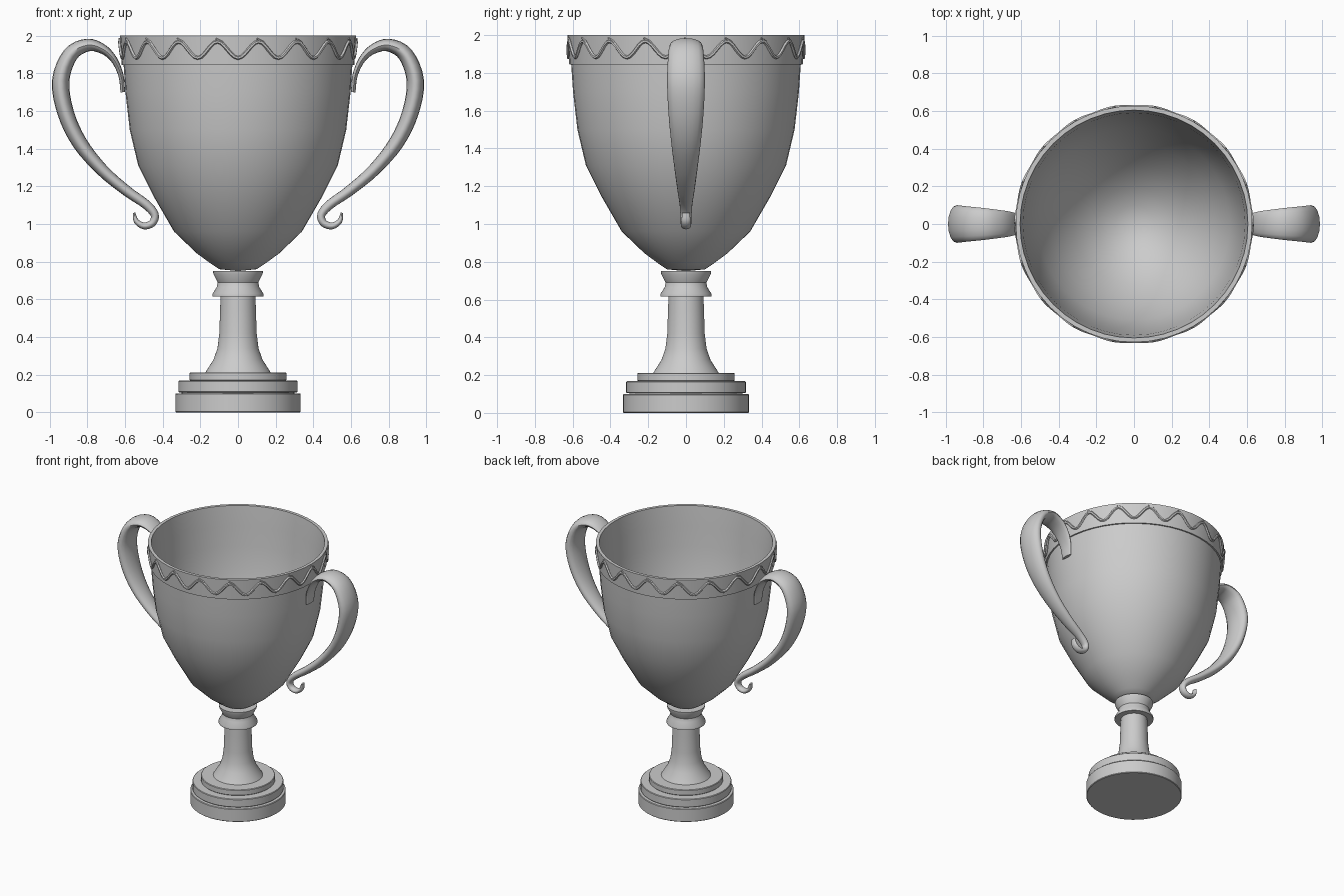
import bpy, bmesh, math
from mathutils import Vector

if "Cube" in bpy.data.objects:
    bpy.data.objects.remove(bpy.data.objects["Cube"])


def make_object(name, verts, faces, angle=35):
    mesh = bpy.data.meshes.new(name)
    mesh.from_pydata(verts, [], faces)
    bm = bmesh.new()
    bm.from_mesh(mesh)
    bmesh.ops.remove_doubles(bm, verts=bm.verts, dist=1e-5)
    bmesh.ops.recalc_face_normals(bm, faces=bm.faces)
    bm.to_mesh(mesh)
    bm.free()
    ob = bpy.data.objects.new(name, mesh)
    bpy.context.collection.objects.link(ob)
    bpy.ops.object.select_all(action='DESELECT')
    ob.select_set(True)
    bpy.context.view_layer.objects.active = ob
    bpy.ops.object.shade_smooth_by_angle(angle=math.radians(angle))
    return ob


def lathe(name, profile, n=48):
    verts, faces = [], []
    for r, z in profile:
        for i in range(n):
            a = 2 * math.pi * i / n
            verts.append((r * math.cos(a), r * math.sin(a), z))
    for j in range(len(profile) - 1):
        for i in range(n):
            k = (i + 1) % n
            faces.append((j * n + i, j * n + k, (j + 1) * n + k, (j + 1) * n + i))
    return make_object(name, verts, faces)


def smooth_path(pts, steps):
    # Catmull-Rom interpolation of equal-length tuples
    p = [Vector(q) for q in pts]
    p = [2 * p[0] - p[1]] + p + [2 * p[-1] - p[-2]]
    out = []
    for i in range(1, len(p) - 2):
        a, b, c, d = p[i - 1:i + 3]
        for s in range(steps):
            t = s / steps
            out.append(0.5 * (2 * b + (c - a) * t + (2 * a - 5 * b + 4 * c - d) * t * t
                              + (3 * b - a - 3 * c + d) * t ** 3))
    out.append(p[-2])
    return out


def sweep(name, centres, sides, thick, wide, closed=False, n=8):
    # elliptical tube; sides[i] is the wide direction at each centre
    m, verts, faces = len(centres), [], []
    for i, c in enumerate(centres):
        nxt = centres[(i + 1) % m] if closed else centres[min(i + 1, m - 1)]
        prv = centres[i - 1] if closed else centres[max(i - 1, 0)]
        nor = (nxt - prv).normalized().cross(sides[i]).normalized()
        for k in range(n):
            a = 2 * math.pi * k / n
            verts.append(c + nor * thick[i] * math.cos(a) + sides[i] * wide[i] * math.sin(a))
    for i in range(m if closed else m - 1):
        j = (i + 1) % m
        for k in range(n):
            l = (k + 1) % n
            faces.append((i * n + k, i * n + l, j * n + l, j * n + k))
    if not closed:
        faces += [tuple(range(n)), tuple(range((m - 1) * n, m * n))]
    return make_object(name, verts, faces, 50)


# Cup: outer wall, rim, then inner wall
lathe("cup", [(0, .75), (.10, .76), (.145, .79), (.22, .845), (.34, .96), (.45, 1.15),
              (.53, 1.31), (.575, 1.5), (.598, 1.7), (.608, 1.85), (.618, 2.0), (.605, 2.0),
              (.59, 1.85), (.58, 1.7), (.555, 1.5), (.51, 1.31), (.43, 1.15), (.32, .98),
              (.20, .875), (.10, .82), (0, .80)])

# Raised band round the rim
lathe("rim_band", [(.605, 1.845), (.618, 1.845), (.628, 2.0), (.61, 2.0)])

# Collar and stem
lathe("collar", [(0, .75), (.133, .75), (.131, .735), (.108, .69), (.113, .665), (.135, .63),
                 (.135, .615), (0, .615)])
lathe("stem", [(0, .63), (.092, .63), (.095, .55), (.099, .42), (.109, .34), (.13, .28),
               (.165, .225), (.18, .20), (0, .20)])

# Stepped base
for name, r, z0, z1 in (("base_bottom", .333, 0, .1), ("base_middle", .317, .105, .168),
                        ("base_top", .258, .168, .212)):
    lathe(name, [(0, z0), (r - .004, z0), (r, z0 + .004), (r, z1 - .004), (r - .004, z1), (0, z1)])
lathe("base_groove", [(.0, .09), (.30, .09), (.30, .12), (0, .12)])

# Wavy vine on the band, with a short slanting sprig on each wave
WAVES = 18


def on_band(a, z, lift=.002):
    r = .618 + (z - 1.845) * .065 + lift
    return Vector((r * math.cos(a), r * math.sin(a), z))


def radial(a):
    return Vector((math.cos(a), math.sin(a), 0))


angles = [2 * math.pi * i / (WAVES * 12) for i in range(WAVES * 12)]
sweep("vine", [on_band(a, 1.925 + .043 * math.cos(a * WAVES)) for a in angles],
      [radial(a) for a in angles], [.010] * len(angles), [.010] * len(angles), True, 6)
for w in range(WAVES):
    a0 = 2 * math.pi * (w + .12) / WAVES
    step = 2 * math.pi / WAVES
    shape = ((-.16, 1.985), (-.02, 1.965), (.12, 1.925), (.24, 1.895))
    arc = [a0 + u * step for u, z in shape]
    sweep("vine_sprig", [on_band(a, z) for a, (u, z) in zip(arc, shape)],
          [radial(a) for a in arc], [.004, .009, .009, .004], [.007] * 4, False, 6)

# Handles: x, z, half thickness, half width
handle = [(.612, 1.70, .012, .045), (.622, 1.79, .014, .055), (.66, 1.875, .018, .066),
          (.72, 1.93, .026, .075), (.80, 1.95, .034, .085), (.89, 1.90, .041, .094),
          (.942, 1.76, .046, .10), (.915, 1.59, .044, .093), (.84, 1.43, .040, .078),
          (.72, 1.285, .033, .06), (.59, 1.175, .028, .045), (.49, 1.105, .025, .034),
          (.443, 1.05, .022, .03), (.455, 1.005, .020, .028), (.50, .99, .018, .027),
          (.54, 1.015, .014, .025), (.552, 1.06, .006, .02)]
path = [smooth_path([h[:2] for h in handle], 4), smooth_path([h[2:] for h in handle], 4)]
for name, s in (("handle_right", 1), ("handle_left", -1)):
    sweep(name, [Vector((s * p.x, 0, p.y)) for p in path[0]], [Vector((0, 1, 0))] * len(path[0]),
          [q.x for q in path[1]], [q.y for q in path[1]], False, 16)
